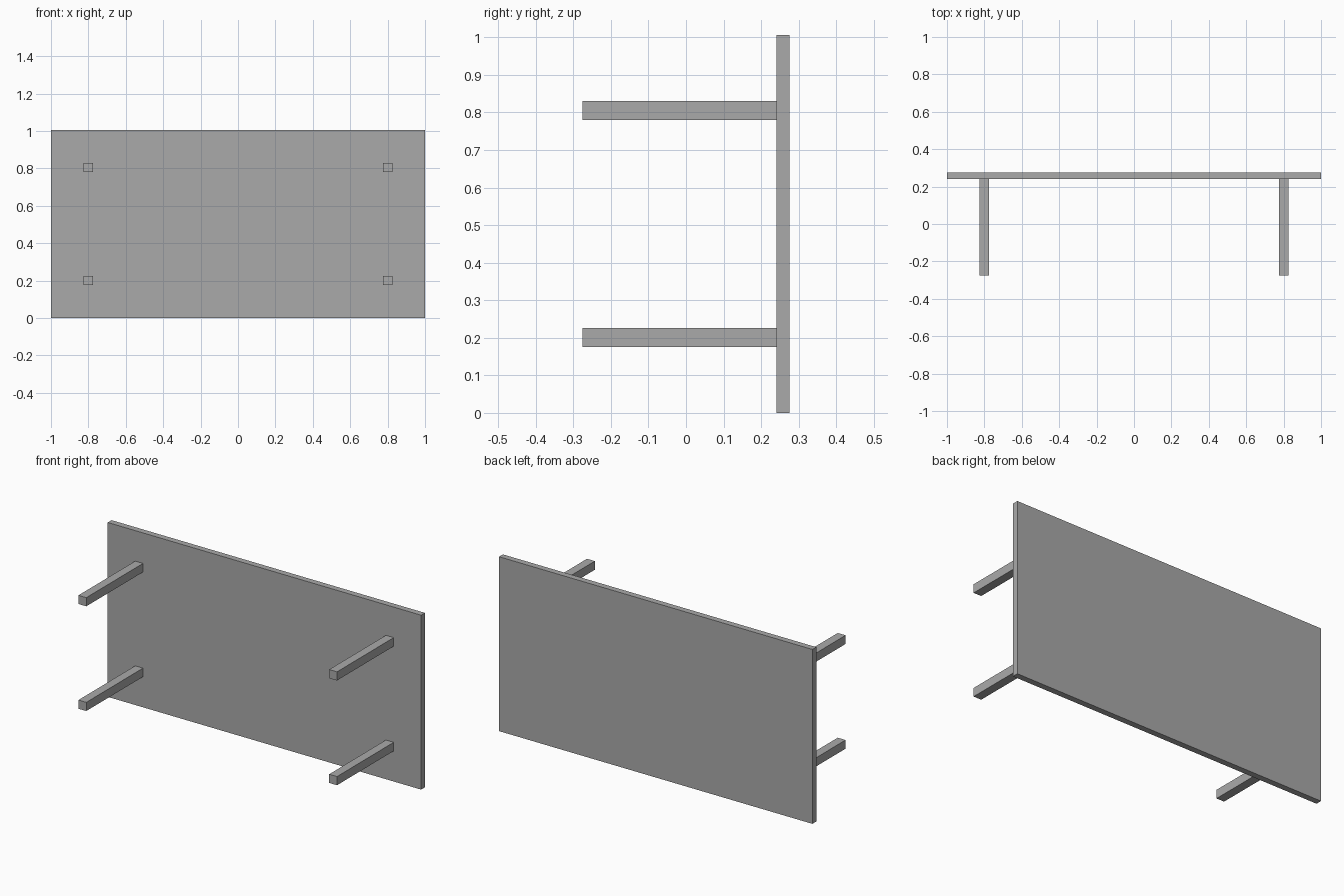
import bpy

cube = bpy.data.objects.get("Cube")
if cube:
    bpy.data.objects.remove(cube, do_unlink=True)

# Single plain grey
GREY = (0.4, 0.4, 0.4, 1)
grey = bpy.data.materials.new("plain_grey")
grey.use_nodes = True
grey.diffuse_color = GREY
grey.node_tree.nodes["Principled BSDF"].inputs["Base Color"].default_value = GREY


def box(name, low, high):
    """Axis-aligned box between two corners."""
    centre = [(a + b) / 2 for a, b in zip(low, high)]
    bpy.ops.mesh.primitive_cube_add(size=1, location=centre)
    obj = bpy.context.object
    obj.name = name
    obj.scale = [b - a for a, b in zip(low, high)]
    bpy.ops.object.transform_apply(location=False, rotation=False, scale=True)
    obj.data.materials.append(grey)
    return obj


HEIGHT = 1.006
HALF_DEPTH = 0.276
PANEL_FRONT = 0.241
LEG_HALF = 0.025

# Table top standing on its long edge
box("table_top", (-1, PANEL_FRONT, 0), (1, HALF_DEPTH, HEIGHT))

# Four square legs pointing forward
for side, x in (("right", -0.8), ("left", 0.8)):
    for level, dz in (("lower", -0.302), ("upper", 0.302)):
        z = HEIGHT / 2 + dz
        box(f"{level}_{side}_leg",
            (x - LEG_HALF, -HALF_DEPTH, z - LEG_HALF),
            (x + LEG_HALF, PANEL_FRONT, z + LEG_HALF))
